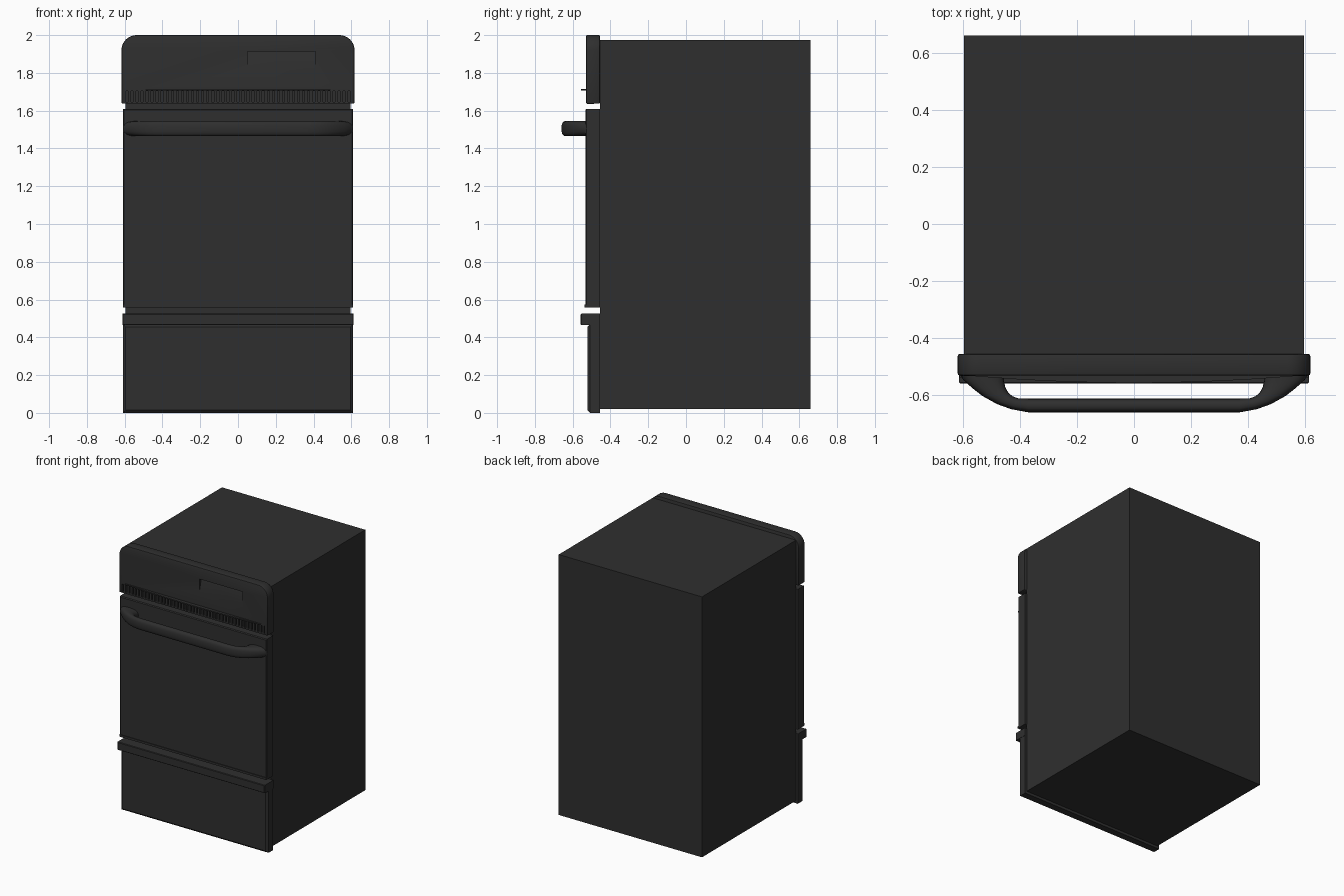
import bpy, bmesh, math

if "Cube" in bpy.data.objects:
    bpy.data.objects.remove(bpy.data.objects["Cube"])

dark = bpy.data.materials.new("charcoal_black")
dark.diffuse_color = (0.028, 0.028, 0.028, 1)
dark.use_nodes = True
dark.node_tree.nodes["Principled BSDF"].inputs["Base Color"].default_value = dark.diffuse_color


def make(name, bm):
    bmesh.ops.recalc_face_normals(bm, faces=bm.faces)
    me = bpy.data.meshes.new(name)
    bm.to_mesh(me)
    bm.free()
    ob = bpy.data.objects.new(name, me)
    bpy.context.collection.objects.link(ob)
    me.materials.append(dark)
    return ob


def activate(ob):
    bpy.ops.object.select_all(action='DESELECT')
    ob.select_set(True)
    bpy.context.view_layer.objects.active = ob


def extrude(name, pts, vec):
    """Closed outline swept along a vector."""
    bm = bmesh.new()
    f = bm.faces.new([bm.verts.new(p) for p in pts])
    r = bmesh.ops.extrude_face_region(bm, geom=[f])
    vs = [v for v in r['geom'] if isinstance(v, bmesh.types.BMVert)]
    bmesh.ops.translate(bm, verts=vs, vec=vec)
    # the source face is kept as the closing cap
    if f.is_valid is False or f not in bm.faces:
        bmesh.ops.holes_fill(bm, edges=bm.edges)
    return make(name, bm)


def box(name, x0, x1, y0, y1, z0, z1, chamfer=0.0):
    bm = bmesh.new()
    bmesh.ops.create_cube(bm, size=1)
    for v in bm.verts:
        v.co = ((x0 + x1) / 2 + v.co.x * (x1 - x0),
                (y0 + y1) / 2 + v.co.y * (y1 - y0),
                (z0 + z1) / 2 + v.co.z * (z1 - z0))
    if chamfer:  # front edges only
        es = [e for e in bm.edges if all(abs(v.co.y - y0) < 1e-5 for v in e.verts)]
        bmesh.ops.bevel(bm, geom=es, offset=chamfer, segments=1, affect='EDGES')
    return make(name, bm)


def cut(ob, cutter):
    m = ob.modifiers.new("cut", 'BOOLEAN')
    m.operation = 'DIFFERENCE'
    m.solver = 'EXACT'
    m.object = cutter
    activate(ob)
    bpy.ops.object.modifier_apply(modifier=m.name)
    bpy.data.objects.remove(cutter)


# Cabinet
box("cabinet", -0.595, 0.595, -0.456, 0.66, 0.02, 1.975)

# Control panel with rounded top corners
R = 0.08
outline = [(-0.617, -0.455, 1.637), (0.617, -0.455, 1.637)]
for s, a0 in ((1, 0), (-1, 90)):
    for i in range(9):
        a = math.radians(a0 + i * 90 / 8)
        outline.append((s * (0.617 - R) + R * math.cos(a), -0.455,
                        2.0 - R + R * math.sin(a)))
panel = extrude("control_panel", outline, (0, -0.075, 0))
bv = panel.modifiers.new("edge", 'BEVEL')
bv.width = 0.007
bv.segments = 2
bv.limit_method = 'ANGLE'
activate(panel)
bpy.ops.object.modifier_apply(modifier=bv.name)

# Sloped display recess: flush at the bottom, deep at the top
cut(panel, extrude("display_cutter",
                   [(0.05, -0.60, 1.815), (0.05, -0.531, 1.808),
                    (0.05, -0.505, 1.914), (0.05, -0.60, 1.914)], (0.36, 0, 0)))
# Vent opening, open at the bottom
cut(panel, box("vent_cutter", -0.593, 0.593, -0.60, -0.49, 1.60, 1.704))
activate(panel)
bpy.ops.object.shade_smooth_by_angle(angle=math.radians(30))

# Vent fins
bm = bmesh.new()
N = 44
for i in range(N):
    x = -0.575 + 1.15 * i / (N - 1)
    r = bmesh.ops.create_cube(bm, size=1)
    for v in r['verts']:
        v.co = (x + v.co.x * 0.016, -0.506 + v.co.y * 0.036, 1.6705 + v.co.z * 0.069)
make("vent_fins", bm)
box("vent_bottom_rail", -0.593, 0.593, -0.524, -0.488, 1.637, 1.646)

# Thin bowed lip above the vent
lip = [(-0.60, -0.525, 1.706), (0.60, -0.525, 1.706)]
for i in range(13):
    t = 1 - i / 6
    lip.append((0.60 * t, -0.529 - 0.027 * (1 - t * t), 1.706))
extrude("vent_lip", lip, (0, 0, 0.009))

# Oven door and its bottom trim
box("oven_door", -0.61, 0.61, -0.532, -0.455, 0.557, 1.61, 0.006)
box("door_bottom_trim", -0.61, 0.61, -0.537, -0.50, 0.557, 0.573)

# Drawer with top ledge
box("drawer_front", -0.61, 0.61, -0.522, -0.455, 0.0, 0.47, 0.014)
box("drawer_ledge", -0.612, 0.612, -0.558, -0.455, 0.465, 0.525, 0.004)

# Door handle: lofted rounded sections, each an (outer, inner) pair in plan
half = [((0.610, -0.525), (0.455, -0.525)), ((0.598, -0.545), (0.455, -0.550)),
        ((0.565, -0.575), (0.450, -0.572)), ((0.530, -0.602), (0.440, -0.590)),
        ((0.480, -0.630), (0.425, -0.603)), ((0.430, -0.648), (0.405, -0.610)),
        ((0.370, -0.659), (0.370, -0.611))]
pairs = half + [((-o[0], o[1]), (-i[0], i[1])) for o, i in reversed(half)]
bm = bmesh.new()
rings = []
S = 20
for o, n in pairs:
    ring = []
    for k in range(S):
        a = 2 * math.pi * k / S
        c, s = math.cos(a), math.sin(a)
        u = math.copysign(abs(c) ** 0.75, c) / 2
        h = math.copysign(abs(s) ** 0.75, s) * 0.04
        ring.append(bm.verts.new(((o[0] + n[0]) / 2 + u * (o[0] - n[0]),
                                  (o[1] + n[1]) / 2 + u * (o[1] - n[1]), 1.505 + h)))
    rings.append(ring)
for a, b in zip(rings, rings[1:]):
    for k in range(S):
        bm.faces.new((a[k], a[(k + 1) % S], b[(k + 1) % S], b[k]))
bm.faces.new(rings[0])
bm.faces.new(rings[-1])
handle = make("door_handle", bm)
activate(handle)
bpy.ops.object.shade_smooth_by_angle(angle=math.radians(40))
